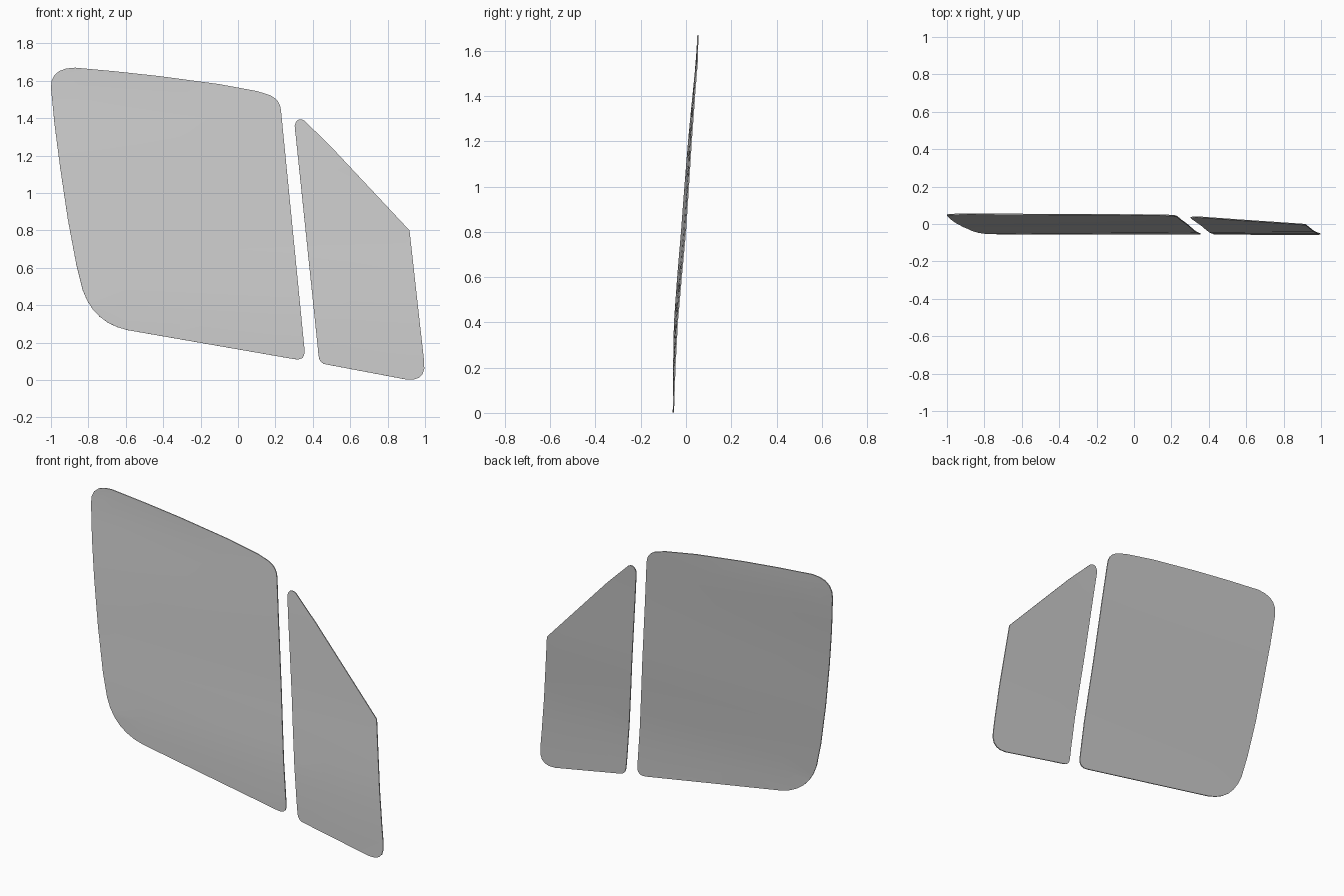
import bpy, bmesh
from mathutils import Vector

if "Cube" in bpy.data.objects:
    bpy.data.objects.remove(bpy.data.objects["Cube"])

# height -> depth profile of the gently curved glass
PROFILE = [(0, -.056), (.2, -.053), (.4, -.045), (.6, -.029), (.8, -.011), (1.0, .004),
           (1.2, .019), (1.4, .036), (1.55, .049), (1.67, .053)]


def depth(x, z):
    z = min(max(z, 0), 1.67)
    for (z0, y0), (z1, y1) in zip(PROFILE, PROFILE[1:]):
        if z <= z1:
            y = y0 + (y1 - y0) * (z - z0) / (z1 - z0)
            break
    t = z / 1.67
    return y + .009 * x * 4 * t * (1 - t)


def corner(a, b, c, n=5):
    """Rounded corner from a to c, pulled towards b."""
    a, b, c = Vector(a), Vector(b), Vector(c)
    return [tuple(a * (1 - t)**2 + b * 2 * t * (1 - t) + c * t * t)
            for t in (i / n for i in range(n + 1))]


def pane(name, outline):
    bm = bmesh.new()
    bm.faces.new([bm.verts.new((x, 0, z)) for x, z in outline])
    # slice the flat outline into a grid so that it can bend
    cuts = [((0, 0, i * .1), (0, 0, 1)) for i in range(1, 17)]
    cuts += [((i * .2 - 1, 0, 0), (1, 0, 0)) for i in range(1, 10)]
    for co, no in cuts:
        bmesh.ops.bisect_plane(bm, geom=bm.verts[:] + bm.edges[:] + bm.faces[:],
                               dist=1e-5, plane_co=co, plane_no=no)
    for v in bm.verts:
        v.co.y = depth(v.co.x, v.co.z)
    bmesh.ops.recalc_face_normals(bm, faces=bm.faces[:])
    me = bpy.data.meshes.new(name)
    bm.to_mesh(me)
    bm.free()
    ob = bpy.data.objects.new(name, me)
    bpy.context.collection.objects.link(ob)
    mod = ob.modifiers.new("thickness", 'SOLIDIFY')
    mod.thickness = .006
    mod.offset = 0
    bpy.ops.object.select_all(action='DESELECT')
    ob.select_set(True)
    bpy.context.view_layer.objects.active = ob
    bpy.ops.object.modifier_apply(modifier=mod.name)
    bpy.ops.object.shade_smooth_by_angle(angle=.7)


# large pane: top edge, right edge, bottom edge, swept left edge
pane("main_window",
     corner((-1, 1.56), (-1.005, 1.67), (-.87, 1.67))
     + [(-.65, 1.65), (-.42, 1.625), (-.1, 1.582), (.1, 1.545)]
     + corner((.15, 1.53), (.225, 1.51), (.23, 1.44))
     + corner((.355, .17), (.365, .1), (.30, .112))
     + corner((-.59, .267), (-.77, .305), (-.83, .48), 6)
     + [(-.865, .62), (-.91, .86), (-.95, 1.13), (-.98, 1.36)])

# small pane
pane("quarter_window",
     corner((.303, 1.36), (.313, 1.41), (.355, 1.387))
     + [(.5, 1.245), (.917, .80)]
     + corner((.995, .10), (1.01, -.01), (.90, .003))
     + corner((.47, .084), (.435, .09), (.431, .13)))
